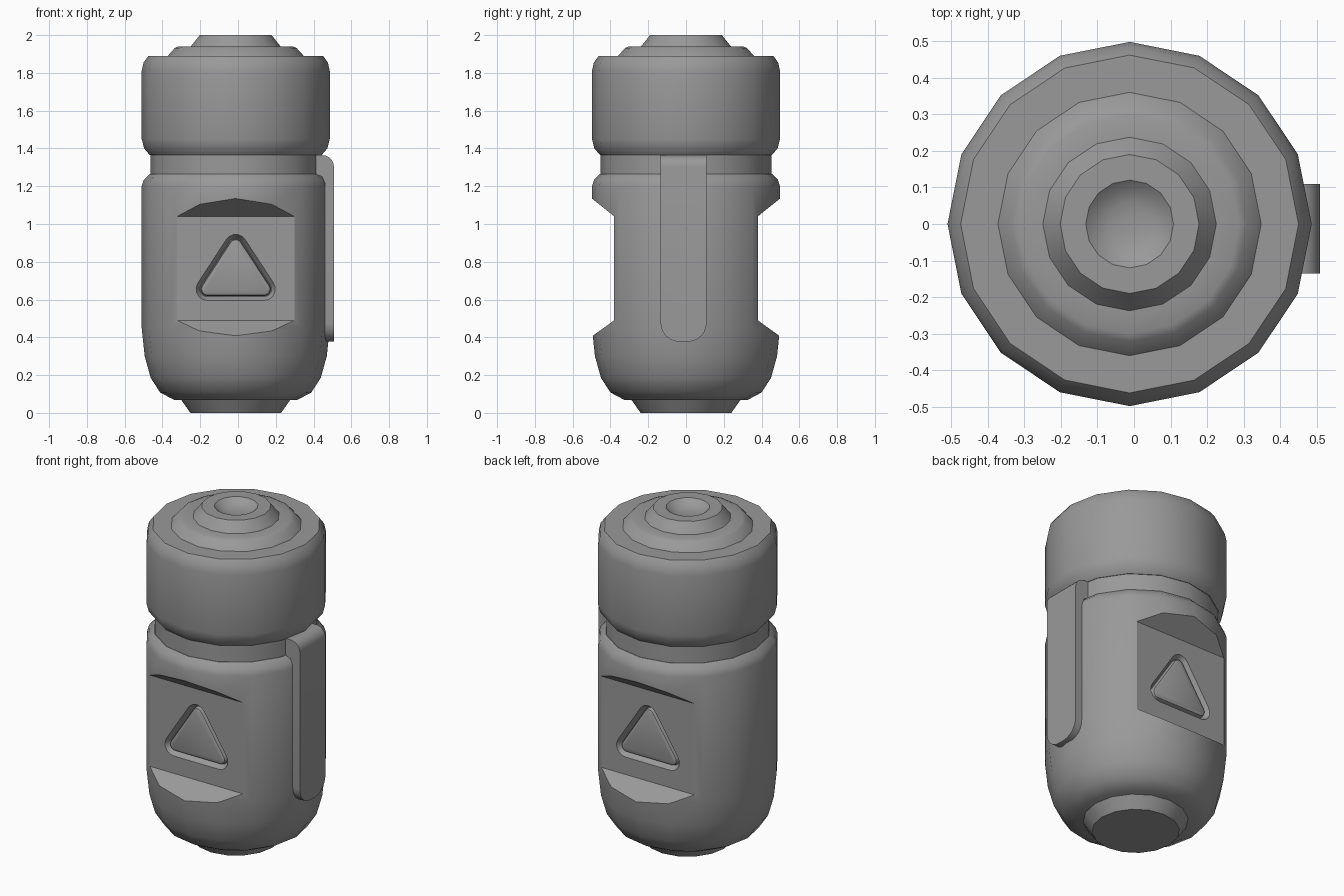
import bpy, bmesh, math

if "Cube" in bpy.data.objects:
    bpy.data.objects.remove(bpy.data.objects["Cube"], do_unlink=True)

CX = -0.012          # the main axis sits slightly off centre to balance the clip
SIDES = 16

grey = bpy.data.materials.new("plain grey")
grey.use_nodes = True
COLOUR = (0.32, 0.32, 0.32, 1)
grey.diffuse_color = COLOUR
grey.node_tree.nodes["Principled BSDF"].inputs["Base Color"].default_value = COLOUR


def loft(name, rings, bevels=()):
    """Skin equal-length rings of points, cap both ends, then bevel chosen edges."""
    bm = bmesh.new()
    loops = [[bm.verts.new(p) for p in ring] for ring in rings]
    n = len(loops[0])
    for a, b in zip(loops, loops[1:]):
        for i in range(n):
            j = (i + 1) % n
            bm.faces.new((a[i], a[j], b[j], b[i]))
    bm.faces.new(loops[0][::-1])
    bm.faces.new(loops[-1])
    for rule, size, segments in bevels:
        edges = [e for e in bm.edges if rule(*[v.co for v in e.verts])]
        bmesh.ops.bevel(bm, geom=edges, offset=size, segments=segments,
                        profile=0.5, affect='EDGES')
    bmesh.ops.recalc_face_normals(bm, faces=bm.faces)
    mesh = bpy.data.meshes.new(name)
    bm.to_mesh(mesh)
    bm.free()
    mesh.materials.append(grey)
    obj = bpy.data.objects.new(name, mesh)
    bpy.context.collection.objects.link(obj)
    return obj


def activate(obj):
    bpy.ops.object.select_all(action='DESELECT')
    obj.select_set(True)
    bpy.context.view_layer.objects.active = obj


def smooth(obj):
    activate(obj)
    bpy.ops.object.shade_smooth_by_angle(angle=math.radians(32))


def lathe(name, profile):
    """Turn a (radius, height) profile around the main axis."""
    angles = [math.tau * i / SIDES for i in range(SIDES)]
    return loft(name, [[(CX + r * math.cos(a), r * math.sin(a), z) for a in angles]
                       for r, z in profile])


def cut(obj, cutter):
    cutter.hide_render = True
    activate(obj)
    mod = obj.modifiers.new("cut", 'BOOLEAN')
    mod.operation = 'DIFFERENCE'
    mod.solver = 'EXACT'
    mod.object = cutter
    bpy.ops.object.modifier_apply(modifier=mod.name)
    bpy.data.objects.remove(cutter, do_unlink=True)


def triangle(radius, y):
    """Rounded triangle outline in an upright plane."""
    points = []
    for x, z, start in ((0.15, 0.655, -90), (0, 0.885, 33), (-0.15, 0.655, 147)):
        sweep = 114 if start == 33 else 123
        for i in range(6):
            a = math.radians(start + sweep * i / 5)
            points.append((CX + x + radius * math.cos(a), y, z + radius * math.sin(a)))
    return points


# Turned parts
plug = lathe("bottom_plug", [(0.24, 0), (0.288, 0.068), (0.288, 0.1)])
body = lathe("body", [(0.325, 0.068), (0.4, 0.108), (0.45, 0.185), (0.482, 0.3),
                      (0.498, 0.45), (0.498, 1.2), (0.486, 1.235), (0.455, 1.265)])
neck = lathe("neck", [(0.452, 1.24), (0.452, 1.39)])
cap = lathe("cap", [(0.455, 1.365), (0.485, 1.4), (0.498, 1.45),
                    (0.498, 1.81), (0.488, 1.855), (0.462, 1.89)])
dome = lathe("top_ring", [(0.36, 1.88), (0.36, 1.89), (0.322, 1.932), (0.3, 1.941),
                          (0.22, 1.941)])
nozzle = lathe("top_nozzle", [(0.238, 1.93), (0.238, 1.94), (0.19, 2), (0.12, 2),
                              (0.095, 1.979), (0.06, 1.966), (0.025, 1.962)])

# Flat panels with a sunken triangular button, front and back
buttons = []
for side, s in (("front", -1), ("back", 1)):
    outline = [(0.38, 0.49), (0.38, 1.04), (0.6, 1.217), (0.6, 0.332)]
    cut(body, loft("panel_cutter", [[(x, s * y, z) for y, z in outline]
                                    for x in (-0.6, 0.6)]))
    cut(body, loft("button_cutter", [triangle(r, s * y) for r, y in
                                     ((0.065, 0.39), (0.06, 0.38), (0.04, 0.345))]))
    buttons.append(loft(side + "_button", [triangle(r, s * y) for r, y in
                        ((0.036, 0.335), (0.036, 0.358), (0.031, 0.369), (0.02, 0.374))]))

# Side clip: a hooked strip with a rounded tip
hook = [(0.41, 1.364), (0.508, 1.364), (0.508, 0.377), (0.46, 0.377),
        (0.46, 1.215), (0.445, 1.25), (0.41, 1.265)]
clip = loft("side_clip", [[(x, y, z) for x, z in hook] for y in (-0.135, 0.109)], [
    (lambda a, b: a.z < 0.4 and b.z < 0.4 and abs(a.y - b.y) < 0.01, 0.1, 6),
    (lambda a, b: min(a.x, b.x) > 0.5 and min(a.z, b.z) > 1.36, 0.06, 5)])

for part in [plug, body, neck, cap, dome, nozzle, clip] + buttons:
    smooth(part)
